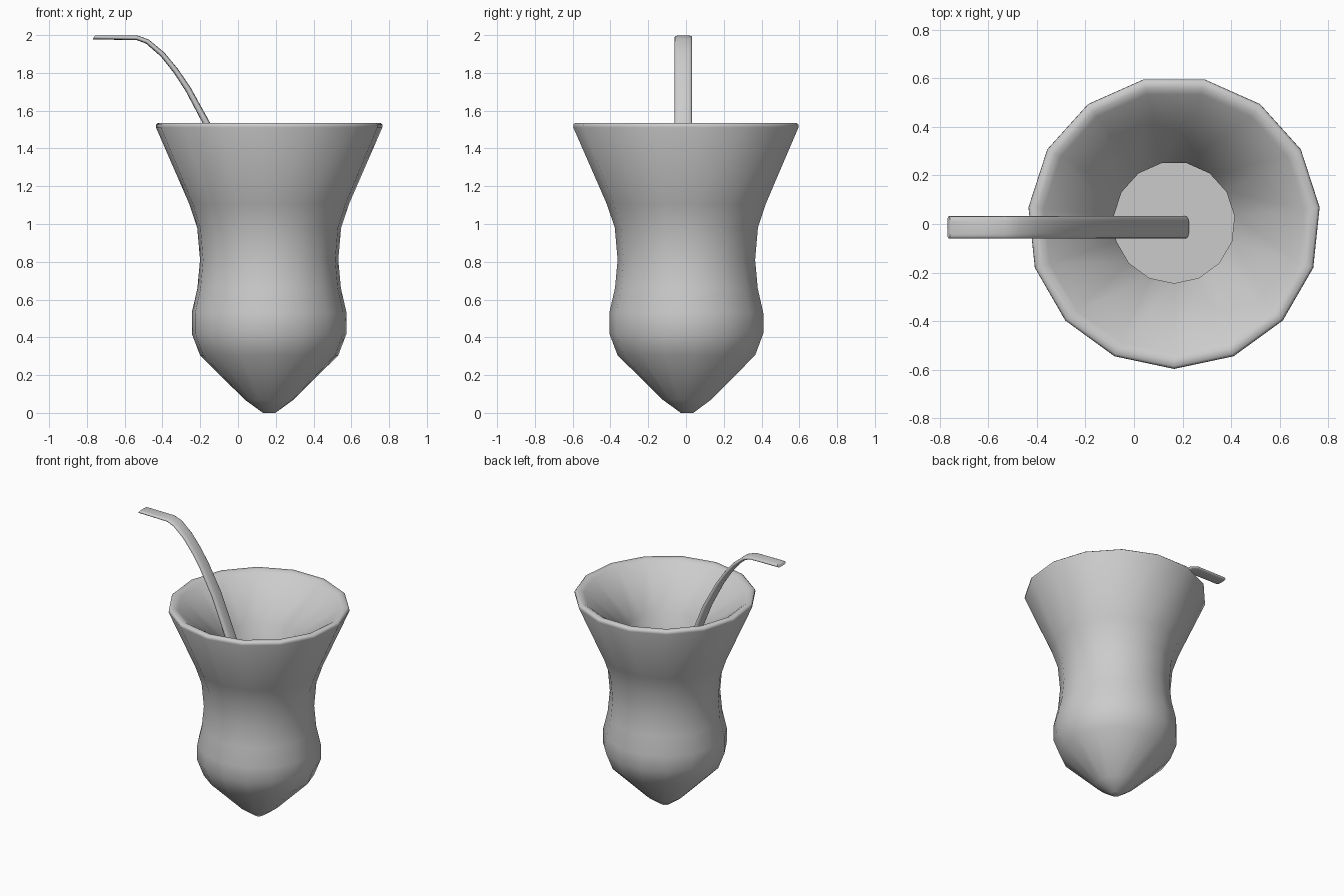
import bpy, bmesh, math
from mathutils import Vector

if "Cube" in bpy.data.objects:
    bpy.data.objects.remove(bpy.data.objects["Cube"])


def make_object(name, rings, cap_start=True, cap_end=True, angle=60):
    """Skin a list of equal-length vertex rings into a smooth-shaded object."""
    bm = bmesh.new()
    loops = [[bm.verts.new(p) for p in ring] for ring in rings]
    n = len(loops[0])
    for a, b in zip(loops, loops[1:]):
        for i in range(n):
            j = (i + 1) % n
            bm.faces.new((a[i], a[j], b[j], b[i]))
    if cap_start:
        bm.faces.new(loops[0][::-1])
    if cap_end:
        bm.faces.new(loops[-1])
    bmesh.ops.recalc_face_normals(bm, faces=bm.faces)
    mesh = bpy.data.meshes.new(name)
    bm.to_mesh(mesh)
    bm.free()
    obj = bpy.data.objects.new(name, mesh)
    bpy.context.collection.objects.link(obj)
    bpy.ops.object.select_all(action='DESELECT')
    obj.select_set(True)
    bpy.context.view_layer.objects.active = obj
    bpy.ops.object.shade_smooth_by_angle(angle=math.radians(angle))
    return obj


# Gourd cup: 15-sided lathe, outside from the tip up, then down the inside
SIDES = 15
CX, CY = 0.165, 0.006
profile = [(0.033, 0.0), (0.13, 0.07), (0.368, 0.305), (0.412, 0.42),
           (0.412, 0.53), (0.382, 0.66), (0.368, 0.81), (0.383, 0.98),
           (0.425, 1.105), (0.603, 1.512), (0.602, 1.527), (0.592, 1.536),
           (0.565, 1.536), (0.54, 1.52), (0.25, 1.28), (0.25, 0.61)]


def circle(r, z):
    return [(CX + r * math.cos(t), CY + r * math.sin(t), z)
            for t in (-math.pi / 2 + math.tau * i / SIDES for i in range(SIDES))]


make_object("gourd_cup", [circle(r, z) for r, z in profile])

# Straw: flattened tube swept along a bent path in the xz plane
path = [(-0.763, 1.988, 0.0125), (-0.535, 1.986, 0.0125), (-0.48, 1.966, 0.013),
        (-0.40, 1.898, 0.014), (-0.33, 1.812, 0.015), (-0.265, 1.715, 0.016),
        (-0.165, 1.53, 0.018), (-0.05, 1.25, 0.018), (0.21, 0.62, 0.018)]
HALF_WIDTH, STRAW_Y, SEG = 0.046, -0.014, 16


def flat_section(k):
    x, z, thick = path[k]
    a, b = path[max(k - 1, 0)], path[min(k + 1, len(path) - 1)]
    d = Vector((b[0] - a[0], 0, b[1] - a[1])).normalized()
    if k == 0:                       # slanted mouth end
        d = Vector((0.85, 0, -0.5)).normalized()
    normal = Vector((-d.z, 0, d.x))
    ring = []
    for i in range(SEG):
        t = math.tau * i / SEG
        c, s = math.cos(t), math.sin(t)
        w = math.copysign(abs(c) ** 0.6, c) * HALF_WIDTH
        h = math.copysign(abs(s) ** 0.8, s) * thick
        ring.append(Vector((x, STRAW_Y + w, z)) + normal * h)
    return ring


make_object("straw", [flat_section(k) for k in range(len(path))])
